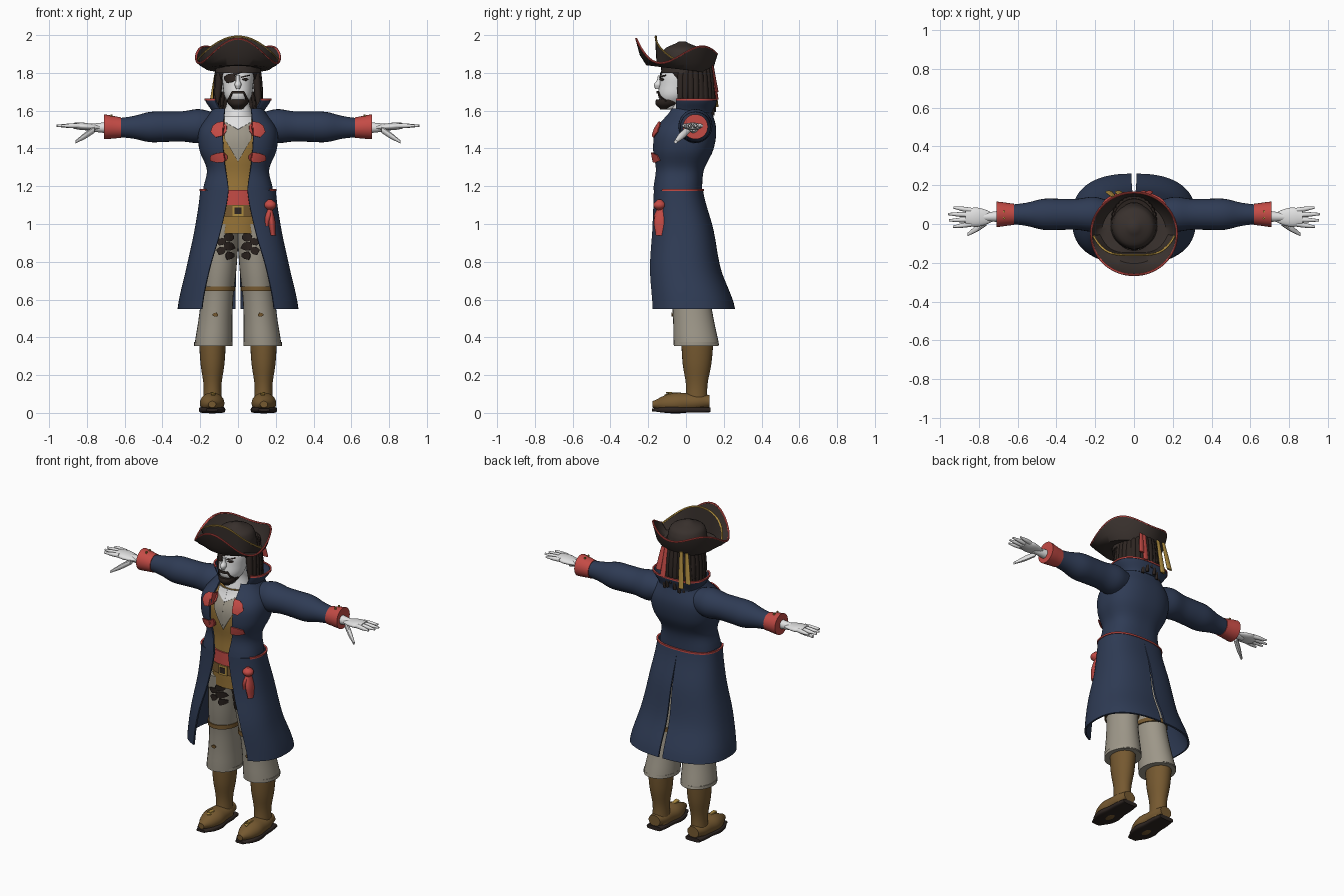
import bpy, bmesh, random
from math import sin, cos, pi, asin, copysign
from mathutils import Vector
from mathutils.bvhtree import BVHTree

random.seed(4)
cube = bpy.data.objects.get("Cube")
if cube:
    bpy.data.objects.remove(cube)
made = []
BOTH_SIDES = (1, -1)

def material(name, *rgb):
    mat = bpy.data.materials.new(name)
    mat.use_nodes = True
    mat.diffuse_color = (*rgb, 1)
    mat.node_tree.nodes["Principled BSDF"].inputs["Base Color"].default_value = (*rgb, 1)
    return mat

NAVY = material("navy cloth", .028, .044, .09)
RED = material("red cloth", .55, .07, .06)
TAN = material("tan vest", .32, .18, .04)
BROWN = material("brown leather", .18, .1, .03)
LINEN = material("grey linen", .34, .31, .25)
SKIN = material("pale skin", .75, .75, .75)
FELT = material("dark felt", .04, .03, .026)
HAIR = material("dark hair", .026, .018, .015)
GOLD = material("gold trim", .42, .26, .05)

def curve(values, t):
    """Smooth curve through evenly spaced positive values, t from 0 to 1."""
    last = len(values) - 1
    i = min(int(t * last), last - 1)
    a, b, c, d = (values[max(0, min(j, last))] for j in range(i - 1, i + 3))
    t = t * last - i
    return max(0, b + (c - a) * t / 2 + (a - b * 2.5 + c * 2 - d / 2) * t**2 + ((b - c) * 1.5 + (d - a) / 2) * t**3)

def power(value, exponent):
    return copysign(abs(value)**exponent, value)

def add(name, mat, bm, mirror=False, thick=0):
    bmesh.ops.recalc_face_normals(bm, faces=bm.faces)
    mesh = bpy.data.meshes.new(name)
    bm.to_mesh(mesh)
    bm.free()
    ob = bpy.data.objects.new(name, mesh)
    bpy.context.scene.collection.objects.link(ob)
    mesh.materials.append(mat)
    if mirror:
        ob.modifiers.new("mirror", 'MIRROR')
    if thick:
        solid = ob.modifiers.new("thickness", 'SOLIDIFY')
        solid.thickness, solid.offset = thick, 0
    made.append(ob)
    return ob

def grid(rows, closed=False, caps=False):
    bm = bmesh.new()
    verts = [[bm.verts.new(point) for point in row] for row in rows]
    count = len(verts[0])
    for lower, upper in zip(verts, verts[1:]):
        for i in range(count if closed else count - 1):
            j = (i + 1) % count
            bm.faces.new((lower[i], lower[j], upper[j], upper[i]))
    if caps:
        bm.faces.new(verts[0])
        bm.faces.new(verts[-1])
    return bm

def limb(name, mat, start, end, radii, squash=1, mirror=False, boxy=1, sides=28):
    """Rounded form along its longest axis; squash scales the second radius."""
    start, end = Vector(start), Vector(end)
    axis = max(range(3), key=lambda k: abs(end[k] - start[k]))
    u, v = (k for k in range(3) if k != axis)
    steps = 4 * (len(radii) - 1)
    rows = []
    for step in range(steps + 1):
        radius = curve(radii, step / steps)
        rows.append([start.lerp(end, step / steps) for i in range(sides)])
        for i, point in enumerate(rows[-1]):
            point[u] += radius * power(cos(2 * pi * i / sides), boxy)
            point[v] += radius * squash * power(sin(2 * pi * i / sides), boxy)
    return add(name, mat, grid(rows, closed=True, caps=True), mirror)

def shell(name, mat, bottom, top, widths, fronts, backs, openings, gaps=(0, 0), thick=.01, boxy=.8):
    """Garment open at the front and, with gaps, slit at the back."""
    rows = []
    for t in (step / 20 for step in range(21)):
        width, front, back = curve(widths, t), -curve(fronts, t), curve(backs, t)
        first = asin((curve(openings, t) / width)**(1 / boxy))
        last = pi - asin((curve(gaps, t) / width)**(1 / boxy))
        rows.append([])
        for i in range(31):
            angle = first + (last - first) * i / 30
            depth = (front + back - (back - front) * power(cos(angle), boxy)) / 2
            rows[-1].append((width * max(0, sin(angle))**boxy, depth, bottom + (top - bottom) * t))
    return add(name, mat, grid(rows), True, thick)

def piping(name, mat, points, radius):
    """Round cord along a path that runs about the z axis."""
    rows = []
    for point in map(Vector, points):
        out = Vector((point.x, point.y, 0)).normalized()
        rows.append([point + radius * (out * cos(i * pi / 4) + Vector((0, 0, sin(i * pi / 4)))) for i in range(8)])
    add(name, mat, grid(rows, closed=True))

def panel(name, mat, outline, targets, lift=.005, sides=BOTH_SIDES):
    """Flat outline in x, z laid onto the front of the target parts."""
    bpy.context.view_layer.update()
    graph = bpy.context.evaluated_depsgraph_get()
    trees = [BVHTree.FromObject(target, graph) for target in targets]
    for side in sides:
        bm = bmesh.new()
        bm.faces.new([bm.verts.new((side * x, -1, z)) for x, z in outline])
        bmesh.ops.triangulate(bm, faces=bm.faces)
        bmesh.ops.subdivide_edges(bm, edges=bm.edges, cuts=5, use_grid_fill=True)
        for vert in bm.verts:
            hits = [tree.ray_cast(vert.co, Vector((0, 1, 0)))[0] for tree in trees]
            vert.co.y = min([hit.y for hit in hits if hit] or [-.1]) - lift
        add(name, mat, bm, thick=.006)

def ragged(x, z, width, height, corners=8):
    """Torn cloth outline around a centre."""
    outline = []
    for i in range(corners):
        angle, reach = 2 * pi * (i + .5) / corners, random.uniform(.8, 1.3)
        outline.append((x + width * reach * cos(angle), z + height * reach * sin(angle)))
    return outline

# Body, vest and belts
torso = limb("vest", TAN, (0, -.04, .95), (0, -.02, 1.57), (.13, .14, .14, .14, .16, .16, .1), .75)
limb("neck", SKIN, (0, 0, 1.52), (0, -.02, 1.7), (.1, .08, .06, .06))
panel("shirt_front", LINEN, [(0, 1.33), (.07, 1.45), (.07, 1.54), (0, 1.54)], [torso])
panel("bare_chest", SKIN, [(0, 1.5), (.07, 1.54), (.07, 1.57), (0, 1.57)], [torso], .008)
limb("red_sash", RED, (0, -.035, 1.1), (0, -.035, 1.18), (.15, .15), .75)
belt = limb("belt", BROWN, (0, -.035, 1.04), (0, -.035, 1.1), (.155, .155), .75)
for name, mat, size, lift in (("buckle_frame", GOLD, .03, .004), ("buckle_centre", HAIR, .018, .007)):
    panel(name, mat, [(0, 1.07 - size), (size, 1.07 - size), (size, 1.07 + size), (0, 1.07 + size)], [belt], lift)

# Coat
coat = shell("coat_body", NAVY, 1.18, 1.61, widths=(.18, .16, .2, .2, .13), fronts=(.17, .16, .175, .16, .08),
             backs=(.08, .09, .14, .155, .13), openings=(.05, .07, .08, .07))
shell("coat_skirt", NAVY, .55, 1.18, widths=(.315, .27, .225, .195), fronts=(.2, .205, .18, .167),
      backs=(.255, .18, .14, .085), openings=(.19, .15, .09, .05), gaps=(.014, 0))
shell("waist_piping", RED, 1.175, 1.185, (.2, .2), (.17, .17), (.09, .09), (.17, .17))
shell("collar", NAVY, 1.59, 1.66, (.13, .17), (.07, .07), (.14, .16), (.09, .12))
shell("collar_piping", RED, 1.655, 1.665, (.172, .172), (.07, .07), (.162, .162), (.12, .12))
for name, z, height in (("upper_lapel", 1.505, .04), ("lower_lapel", 1.35, .03)):
    panel(name, RED, ragged(.095, z, .045, height), [coat, torso], .01)

# Sash knot hanging on the left hip
limb("sash_knot", RED, (.17, -.14, 1.07), (.17, -.14, 1.13), (.01, .03, .03, .01))
for name, x, end in (("sash_tail_inner", .15, .99), ("sash_tail_outer", .185, .94)):
    limb(name, RED, (.17, -.13, 1.09), (x, -.13, end), (.01, .02, .015), 2)

# Sleeves, cuffs and hands
limb("sleeve", NAVY, (.12, .05, 1.52), (.64, .05, 1.51), (.07, .09, .08, .08, .08, .06, .05), mirror=True)
limb("cuff", RED, (.62, .05, 1.51), (.71, .05, 1.515), (.055, .066), mirror=True)
limb("wrist", SKIN, (.68, .04, 1.51), (.79, .035, 1.51), (.03, .025, .02), mirror=True)
limb("palm", SKIN, (.72, .035, 1.51), (.87, .035, 1.52), (.02, .04, .05, .04), .4, mirror=True)
for spread, tip in zip((1.5, .5, -.5, -1.5), (.93, .96, .955, .935)):
    limb("finger", SKIN, (.84, .035 + .024 * spread, 1.52), (tip, .035 + .033 * spread, 1.52),
         (.013, .012, .006), mirror=True, sides=10)
limb("thumb", SKIN, (.76, .01, 1.5), (.86, -.055, 1.435), (.018, .018, .009), mirror=True, sides=10)
for y in (.03, .065):
    limb("cuff_button", GOLD, (.67, y, 1.56), (.67, y, 1.58), (.006, .006), mirror=True, sides=8)

# Trousers with torn patches
legs = limb("trouser_leg", LINEN, (.08, -.02, 1), (.13, .055, .36), (.09, .09, .09, .085, .09, .1), 1.2, mirror=True)
limb("trouser_hem", LINEN, (.13, .055, .355), (.13, .055, .375), (.102, .102), 1.15, mirror=True)
limb("garter", BROWN, (.107, .02, .645), (.107, .02, .67), (.093, .093), 1.2, mirror=True)
for step in range(5):
    panel("dark_patch", HAIR, ragged(.09 if step % 2 else .045, .93 - .024 * step, .025, .02), [legs])
panel("knee_patch", BROWN, ragged(.12, .52, .016, .01), [legs])

# Boots
limb("boot_shaft", BROWN, (.135, .06, .37), (.135, .055, .03), (.07, .063, .047, .05), 1.2, mirror=True)
foot = limb("boot_foot", BROWN, (.137, .125, .06), (.137, -.178, .045), (.04, .055, .06, .065, .05, .02), .85, mirror=True)
limb("boot_sole", HAIR, (.137, .13, .016), (.137, -.18, .016), (.05, .058, .06, .07, .06, .03), .25, mirror=True, boxy=.5)
panel("boot_buckle", GOLD, ragged(.13, .1, .016, .01, corners=4), [foot])

# Head and face
head = limb("head", SKIN, (0, -.08, 1.61), (0, -.01, 1.86), (.03, .07, .08, .085, .07), 1.2)
limb("nose", SKIN, (0, -.135, 1.785), (0, -.15, 1.715), (.01, .01, .018, .01), 1.4)
limb("ear", SKIN, (.085, .01, 1.7), (.09, .015, 1.765), (.01, .015, .01), 1.6, mirror=True)
limb("beard", HAIR, (0, -.11, 1.605), (0, -.08, 1.66), (.02, .05, .06), 1.3)
panel("moustache", HAIR, [(0, 1.705), (.03, 1.705), (.06, 1.65), (.045, 1.65), (.03, 1.69), (0, 1.69)], [head], .007)
panel("eyepatch", HAIR, ragged(-.045, 1.77, .03, .025), [head], sides=(1,))
panel("patch_strap", HAIR, [(-.06, 1.785), (.05, 1.825), (.05, 1.815), (-.06, 1.77)], [head], sides=(1,))
panel("eye", HAIR, ragged(.037, 1.765, .014, .006), [head], sides=(1,))
panel("eyebrow", HAIR, [(.016, 1.78), (.06, 1.79), (.06, 1.784), (.016, 1.773)], [head], sides=(1,))

# Hair with hanging locks and scarf tails
shell("hair_cap", HAIR, 1.62, 1.86, widths=(.105, .11, .1), fronts=(0, .06, .12), backs=(.14, .14, .12),
      openings=(.1, .09, .055), thick=.02, boxy=1)
for i in range(19):
    angle = -.4 + (pi + .8) * i / 18
    x, y = cos(angle), 1.1 * sin(angle)
    limb("hair_lock", HAIR, (.1 * x, .02 + .1 * y, 1.85), (.122 * x, .02 + .122 * y, random.uniform(1.575, 1.63)),
         (.016, .02, .018, .009), sides=10)
for mat, x, end in ((GOLD, -.08, 1.62), (GOLD, -.13, 1.66), (RED, .05, 1.66), (RED, .08, 1.7)):
    limb("scarf_tail", mat, (x * .8, .14, 1.84), (x, .165, end), (.012, .016, .018), .4)

# Three-cornered hat
limb("hat_crown", FELT, (0, -.01, 1.8), (0, -.02, 1.965), (.12, .12, .115, .11, .09, .02))
rim = [(.222 * sin(a), -.05 - .213 * cos(a), 1.91 + .04 * cos(3 * a) + .03 * cos(2 * a))
       for a in (pi * i / 30 for i in range(61))]
layers = []
for reach, rise in ((.45, .1), (.62, 0), (.76, 0), (.9, .35), (1, 1)):
    layers.append([])
    for x, y, z in rim[:-1]:
        depth = -.03 + (y + .03) * reach
        base = 1.82 - .12 * depth
        layers[-1].append((x * reach, depth, base + (z - base) * rise))
add("hat_brim", FELT, grid(layers, closed=True), thick=.01)
piping("hat_rim_piping", RED, rim, .006)
arch = [(.21 * u, -.16 + .1 * u**4, 1.992 - .12 * u**2) for u in (i / 16 for i in range(-16, 17))]
flap_base = [(x * .85, y * .95, 1.83 - .12 * y) for x, y, z in arch]
add("hat_front_flap", FELT, grid([arch, flap_base]), thick=.008)
piping("hat_gold_piping", GOLD, arch, .006)

# Apply the modifiers and smooth the shading
bpy.context.view_layer.update()
graph = bpy.context.evaluated_depsgraph_get()
baked = [bpy.data.meshes.new_from_object(ob.evaluated_get(graph)) for ob in made]
bpy.ops.object.select_all(action='DESELECT')
for ob, mesh in zip(made, baked):
    ob.modifiers.clear()
    ob.data = mesh
    ob.select_set(True)
bpy.context.view_layer.objects.active = made[0]
bpy.ops.object.shade_smooth_by_angle(angle=.7)
